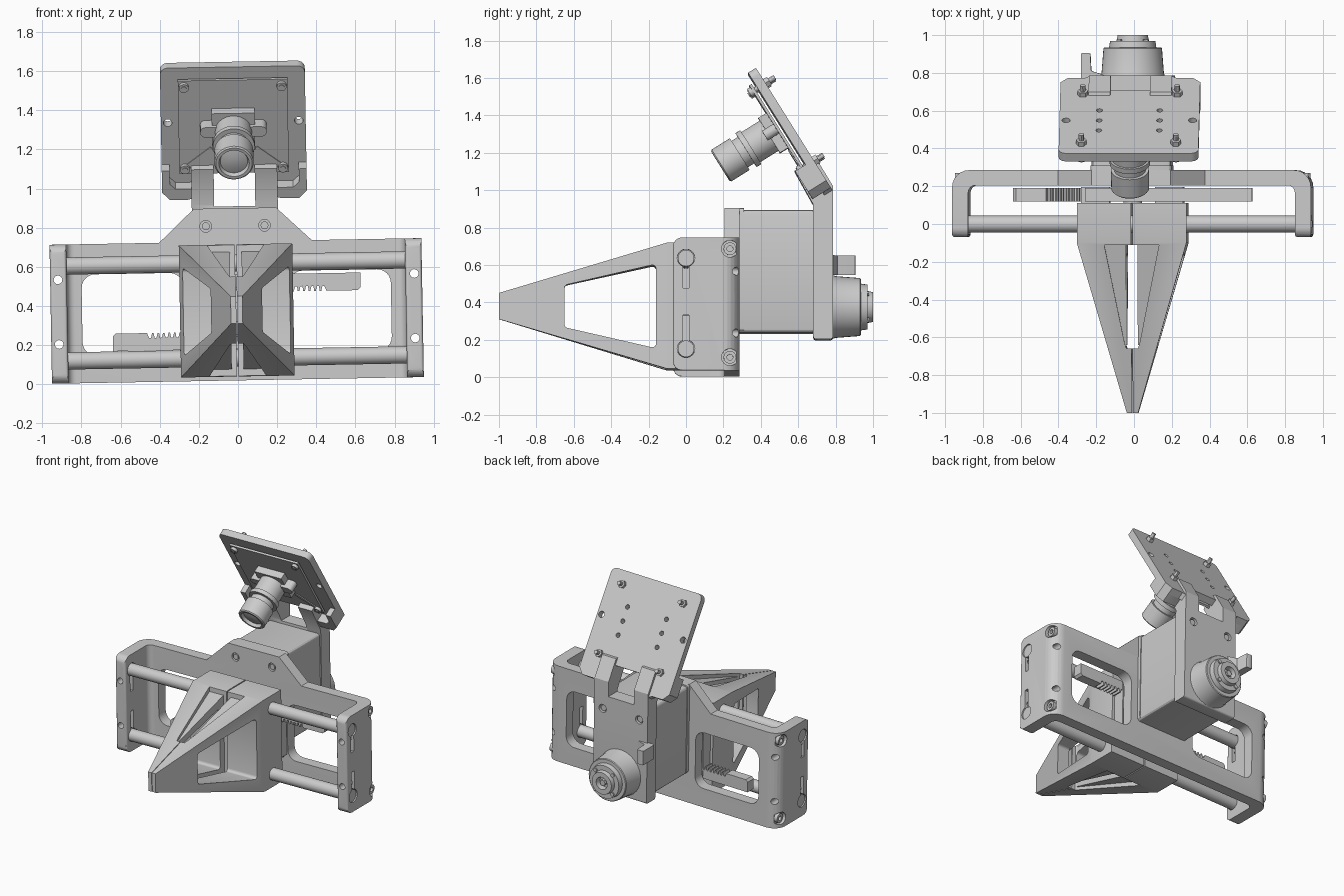
import bpy, bmesh, math
from mathutils import Matrix, Vector

if "Cube" in bpy.data.objects:
    bpy.data.objects.remove(bpy.data.objects["Cube"])


def loft(name, loops, M=None):
    bm = bmesh.new()
    rings = [[bm.verts.new(p) for p in lp] for lp in loops]
    n = len(rings[0])
    for a, b in zip(rings, rings[1:]):
        for i in range(n):
            bm.faces.new((a[i], a[(i + 1) % n], b[(i + 1) % n], b[i]))
    bm.faces.new(rings[0])
    bm.faces.new(rings[-1])
    bmesh.ops.recalc_face_normals(bm, faces=bm.faces)
    if M:
        bm.transform(M)
    me = bpy.data.meshes.new(name)
    bm.to_mesh(me)
    bm.free()
    ob = bpy.data.objects.new(name, me)
    bpy.context.collection.objects.link(ob)
    return ob


def place(axis, p, q, d):
    return {'x': (d, p, q), 'y': (p, d, q), 'z': (p, q, d)}[axis]


def prism(name, pts, axis, a, b, M=None):
    return loft(name, [[place(axis, p, q, d) for p, q in pts] for d in (a, b)], M)


def circle(c, r, n=32):
    return [(c[0] + r * math.cos(2 * math.pi * i / n), c[1] + r * math.sin(2 * math.pi * i / n)) for i in range(n)]


def cyl(name, axis, c, r, a, b, M=None, n=32):
    return prism(name, circle(c, r, n), axis, a, b, M)


def lathe(name, axis, c, prof, M=None, n=40):
    return loft(name, [[place(axis, p, q, d) for p, q in circle(c, r, n)] for d, r in prof], M)


def rect(x0, x1, y0, y1):
    return [(x0, y0), (x1, y0), (x1, y1), (x0, y1)]


def rounded(pts, r, n=6):
    # each corner may carry its own radius as a third number
    out = []
    for i, c in enumerate(pts):
        rad = c[2] if len(c) > 2 else r
        p = Vector(c[:2])
        if rad == 0:
            out.append(tuple(p))
            continue
        u = (Vector(pts[i - 1][:2]) - p).normalized()
        v = (Vector(pts[(i + 1) % len(pts)][:2]) - p).normalized()
        half = u.angle(v) / 2
        t = rad / math.tan(half)
        o = p + (u + v).normalized() * rad / math.sin(half)
        s, e = p + u * t - o, p + v * t - o
        a0 = math.atan2(s.y, s.x)
        da = math.remainder(math.atan2(e.y, e.x) - a0, 2 * math.pi)
        for k in range(n + 1):
            a = a0 + da * k / n
            out.append((o.x + rad * math.cos(a), o.y + rad * math.sin(a)))
    return out


def boolean(ob, cutters, op='DIFFERENCE'):
    bpy.context.view_layer.objects.active = ob
    for c in cutters:
        m = ob.modifiers.new("cut", 'BOOLEAN')
        m.operation, m.object, m.solver = op, c, 'EXACT'
        bpy.ops.object.modifier_apply(modifier=m.name)
        bpy.data.objects.remove(c)


SIDES = (-1, 1)
ROD_Z = (0.135, 0.62)

# U-shaped main frame
u = [(-.95, -.07, .015), (-.865, -.07, .015), (-.865, .205, .04), (.865, .205, .04), (.865, -.07, .015),
     (.95, -.07, .015), (.95, .285, .09), (-.95, .285, .09)]
frame = prism("main_frame", rounded(u, 0), 'z', .02, .73)
boolean(frame, [prism("c", rounded([(-.07, .02, .05), (.4, .02, 0), (.4, .73, 0), (-.07, .73, .05)], 0), 'x', -1, 1)],
        'INTERSECT')
cuts = []
for s in SIDES:
    w = sorted((s * .27, s * .79))
    cuts.append(prism("c", rounded(rect(*w, .16, .575), .07), 'y', .1, .4))
    out = sorted((s * .80, s * 1.0))
    for z in ROD_Z:
        cuts.append(cyl("c", 'x', (0, z), .047, *out))
        slot = (z - .16, z - .02) if z > .4 else (z + .02, z + .18)
        cuts.append(prism("c", rect(-.016, .016, *slot), 'x', *out))
    for z in (.09, .67):
        cuts.append(cyl("c", 'x', (.235, z), .045, *sorted((s * .91, s * 1.0))))
    for z in (.22, .55):
        cuts.append(cyl("c", 'y', (s * .91, z), .022, -.2, .4, n=20))
boolean(frame, cuts)

# raised centre tab with two screws
tab = prism("frame_centre_tab", [(-.39, .73), (.39, .73), (.21, .9), (-.21, .9)], 'y', .205, .285)
boolean(tab, [cyl("c", 'y', (s * .15, .81), .03, .19, .225, n=20) for s in SIDES])
for s in SIDES:
    cyl("tab_screw", 'y', (s * .15, .81), .02, .208, .24, n=16)
    for z in (.09, .67):
        lathe("corner_bolt", 'x', (.235, z), [(s * .90, .034), (s * .935, .034), (s * .935, .016), (s * .915, .016)], n=20)

# guide rods
for z in ROD_Z:
    cyl("guide_rod", 'x', (0, z), .044, -.942, .942)


# tapered gripper fingers
def section(s, y, x0, x1, z0, z1):
    return [(s * x0, y, z0), (s * x1, y, z0), (s * x1, y, z1), (s * x0, y, z1)]


def side_window():
    return prism("c", rounded([(-.16, .15), (-.16, .60), (-.65, .49), (-.65, .265)], .02, 4), 'x', -.5, .5)


for s in SIDES:
    f = loft("gripper_finger", [section(s, -1, .002, .03, .31, .45), section(s, -.1, .004, .29, .04, .715),
                                section(s, .11, .004, .29, .04, .715)])
    tri = [(-.05, -.11), (.145, -.11), (.04, -.63), (.03, -.66), (-.05, -.66)]
    boolean(f, [side_window(), prism("c", [(s * x, y) for x, y in tri], 'z', -.2, 1)])
    web = loft("finger_web", [section(s, -.64, .03, .05, .225, .535), section(s, -.1, .03, .15, .075, .68)])
    boolean(web, [side_window()])

# toothed racks, one per finger, and the pinion between them
pitch = .028
for s, name in ((1, "upper_rack"), (-1, "lower_rack")):
    pts = [(-.25, .10), (-.25, .19), (.635, .19), (.635, .115), (.62, .10), (.46, .10)]
    for i in range(24):
        x = .45 - i * pitch
        pts += [(x, .125), (x - .010, .125), (x - .016, .10), (x - .024, .10)]
    prism(name, [(s * x, .37 + s * z) for x, z in pts], 'y', .12, .19)
    prism("rack_foot", rect(*sorted((-s * .27, -s * .12)), .2, .55), 'y', .1, .195)
gear = []
for i in range(20):
    for da, r in ((-.11, .092), (-.05, .118), (.05, .118), (.11, .092)):
        a = 2 * math.pi * i / 20 + da
        gear.append((r * math.cos(a), .37 + r * math.sin(a)))
prism("pinion_gear", gear, 'y', .12, .19)
cyl("pinion_shaft", 'y', (0, .37), .05, .11, .3)

# motor housing
box = prism("motor_housing", rounded(rect(-.21, .21, .235, .89), .02, 3), 'y', .285, .69)
prism("housing_flange", rounded(rect(-.215, .215, .24, .9), .02, 3), 'y', .285, .31)

# rear bracket bending forward to hold the camera plate
br = prism("rear_bracket", rounded([(.68, .2, .015), (.785, .2, .015), (.785, 1.02), (.70, 1.16), (.66, 1.16),
                                    (.58, 1.1), (.68, .92)], 0), 'x', -.22, .22)
boolean(br, [prism("c", rect(-.105, .105, .91, 1.3), 'y', .4, 1)] +
        [cyl("c", 'y', (s * .15, .81), .03, .76, .9, n=20) for s in SIDES])
for s in SIDES:
    cyl("bracket_screw", 'y', (s * .15, .81), .022, .75, .775, n=16)

# rear drive hub and cable clip
lathe("drive_hub", 'y', (0, .375), [(.77, .175), (.80, .165), (.93, .155), (.935, .15), (.935, .125), (.97, .12),
                                    (.97, .085), (1.0, .08), (1.0, .045), (.96, .04)])
cyl("hub_core", 'y', (0, .375), .022, .95, .99, n=6)
for i in range(4):
    a = math.pi / 4 + i * math.pi / 2
    cyl("hub_screw", 'y', (.1 * math.cos(a), .375 + .1 * math.sin(a)), .014, .96, .978, n=12)
prism("cable_clip", rounded([(-.27, .905), (-.22, .905), (-.215, .81), (-.15, .79), (-.15, .77), (-.27, .77)], .008, 2),
      'z', .55, .655)

# tilted camera plate: local x across, y up the plate, z out of its front
up = Vector((0, -.53, .848)).normalized()
n = Vector((1, 0, 0)).cross(up)
M = Matrix.Translation((0, .55, 1.31)) @ Matrix((Vector((1, 0, 0)), up, n)).transposed().to_4x4()
outline = [(-.37, -.33), (-.33, -.375), (-.24, -.375), (-.22, -.39), (.22, -.39), (.24, -.375), (.33, -.375),
           (.37, -.33), (.37, .38, .04), (-.37, .38, .04)]
plate = prism("camera_plate", rounded(outline, 0), 'z', -.03, .02, M)
cuts = [prism("c", rect(-.105, .105, -.5, -.25), 'z', -.2, .2, M)]
for s in SIDES:
    cuts.append(cyl("c", 'z', (s * .335, .05), .022, -.1, .1, M, 16))
    for y in (-.05, .05, .15):
        cuts.append(cyl("c", 'z', (s * .16, y), .016, -.1, .1, M, 16))
boolean(plate, cuts)
for s in SIDES:
    lip = [(.37, -.2), (.37, -.33), (.33, -.375), (.24, -.375), (.19, -.36), (.19, -.31), (.30, -.31), (.33, -.28), (.33, -.2)]
    prism("plate_lip", [(s * x, y) for x, y in lip], 'z', .015, .085, M)

# circuit board on four screws
prism("circuit_board", rect(-.28, .28, -.24, .32), 'z', .035, .05, M)
for s in SIDES:
    for y in (-.205, .285):
        cyl("board_screw", 'z', (s * .25, y), .014, -.09, .075, M, 12)
        cyl("screw_head", 'z', (s * .25, y), .025, .05, .07, M, 16)
        cyl("screw_nut", 'z', (s * .25, y), .028, -.055, -.03, M, 6)
    prism("board_rib", [(s * .1, -.1), (s * .12, -.08), (s * .25, -.19), (s * .24, -.21)], 'z', .045, .055, M)

# camera lens
prism("lens_mount", rect(-.11, .11, -.07, .15), 'z', .05, .10, M)
prism("lens_mount_ears", rounded(rect(-.17, .17, .02, .08), .028, 4), 'z', .05, .12, M)
lathe("lens_barrel", 'z', (0, .04), [(.09, .095), (.215, .095), (.215, .107), (.245, .107), (.245, .083), (.285, .083),
                                     (.285, .1), (.40, .1), (.407, .093), (.407, .078), (.385, .07), (.395, .03)], M)

# whole unit leans slightly, shade by angle
R = Matrix.Rotation(-.018, 4, 'Y')
for o in bpy.context.scene.objects:
    o.data.transform(R)
    o.select_set(True)
bpy.context.view_layer.objects.active = frame
bpy.ops.object.shade_smooth_by_angle(angle=math.radians(30))
